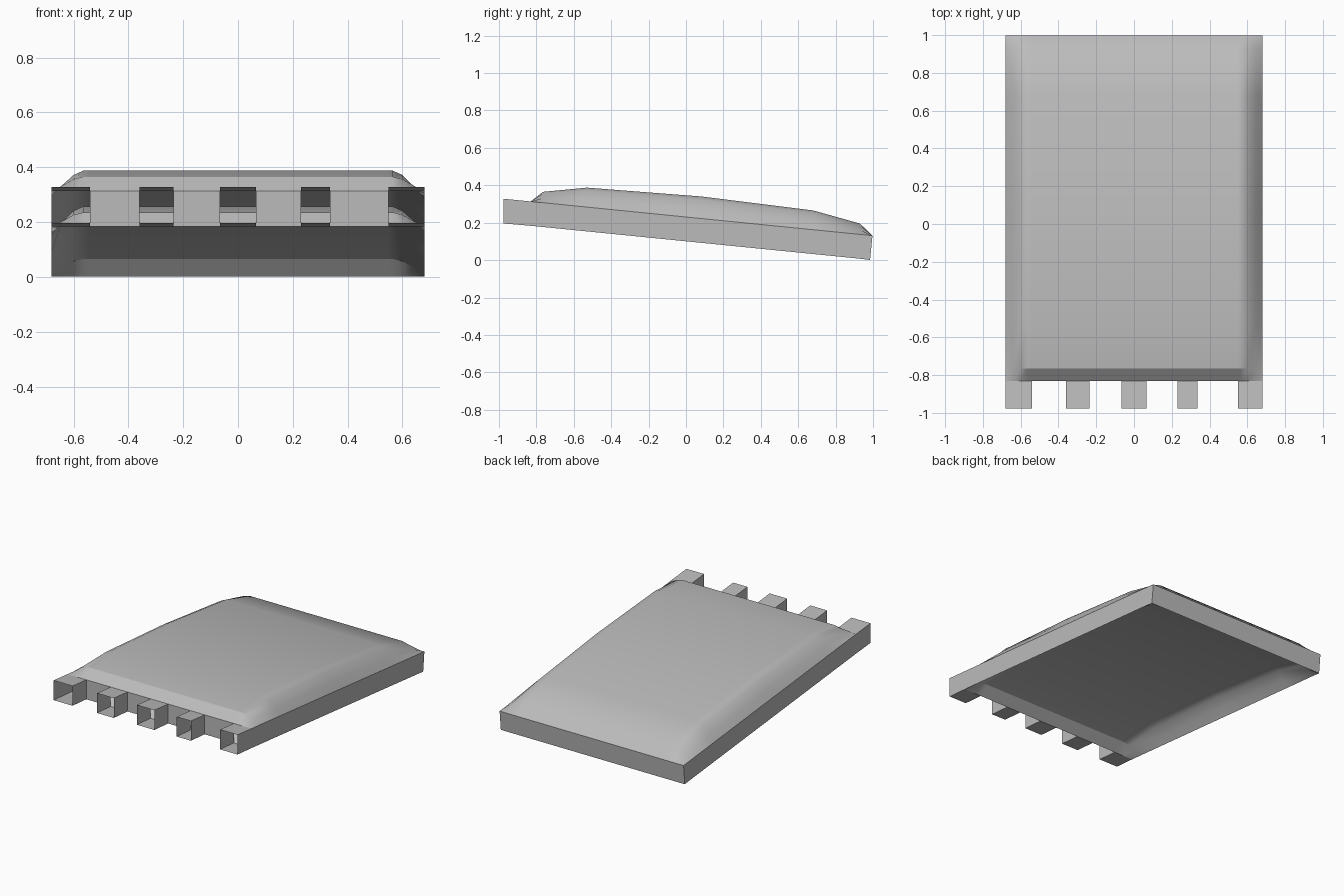
import bpy, bmesh, math

if "Cube" in bpy.data.objects:
    bpy.data.objects.remove(bpy.data.objects["Cube"])

THICK = 0.13          # gap between the upper and lower skins
HALF = 0.68           # half width
FRONT, TIP = -0.83, -0.976

grey = bpy.data.materials.new("plain grey")
grey.diffuse_color = (0.5, 0.5, 0.5, 1)
grey.use_nodes = True
grey.node_tree.nodes["Principled BSDF"].inputs["Base Color"].default_value = grey.diffuse_color

# x ranges of the hollow front prongs
PRONGS = [(-HALF, -0.54), (-0.36, -0.235), (-0.065, 0.065), (0.23, 0.335), (0.55, HALF)]
# bulge height along y, and its fade towards the sides
ROWS = [(FRONT, 0), (-0.765, 0.058), (-0.53, 0.104), (0.08, 0.118),
        (0.68, 0.103), (0.93, 0.058), (0.997, 0)]
FADE = [(0.565, 1), (0.6, 0.85), (0.645, 0.42), (HALF, 0)]


def rim(y):
    return 0.328 - 0.1 * (y - TIP)


def fade(x):
    x = abs(x)
    if x <= FADE[0][0]:
        return 1
    for (a, fa), (b, fb) in zip(FADE, FADE[1:]):
        if x <= b:
            return fa + (fb - fa) * (x - a) / (b - a)
    return 0


def finish(name, bm, recalc=True):
    if recalc:
        bmesh.ops.recalc_face_normals(bm, faces=bm.faces[:])
    me = bpy.data.meshes.new(name)
    bm.to_mesh(me)
    bm.free()
    me.materials.append(grey)
    ob = bpy.data.objects.new(name, me)
    bpy.context.collection.objects.link(ob)
    bpy.ops.object.select_all(action='DESELECT')
    ob.select_set(True)
    bpy.context.view_layer.objects.active = ob
    bpy.ops.object.shade_smooth_by_angle(angle=math.radians(32))


# Padded shell: matching bulged skins joined by side, back and front walls
xs = sorted({x for p in PRONGS for x in p} | {s * f[0] for f in FADE for s in (-1, 1)})
bm = bmesh.new()


def skin(drop):
    grid = []
    for y, h in ROWS:
        yy = 0.984 if drop and y > 0.99 else y
        grid.append([bm.verts.new((x, yy, rim(y) + h * fade(x) - drop)) for x in xs])
    return grid


top, low = skin(0), skin(THICK)
nr, nc = len(ROWS), len(xs)
for j in range(nr - 1):
    for i in range(nc - 1):
        for g in (top, low):
            q = (g[j][i], g[j][i + 1], g[j + 1][i + 1], g[j + 1][i])
            bm.faces.new(q if g is top else q[::-1])
    # side walls
    for i in (0, nc - 1):
        q = (top[j][i], top[j + 1][i], low[j + 1][i], low[j][i])
        bm.faces.new(q if i == 0 else q[::-1])
for i in range(nc - 1):
    # back wall
    bm.faces.new((top[-1][i], top[-1][i + 1], low[-1][i + 1], low[-1][i]))
    # front wall, left open behind each prong
    mid = (xs[i] + xs[i + 1]) / 2
    if not any(a < mid < b for a, b in PRONGS):
        bm.faces.new((top[0][i + 1], top[0][i], low[0][i], low[0][i + 1]))
finish("padded_shell", bm, recalc=False)

# Hollow prongs: square tubes open at the front
for n, (a, b) in enumerate(PRONGS):
    corner = n in (0, len(PRONGS) - 1)
    bm = bmesh.new()
    zt, zb = rim(FRONT), rim(FRONT) - THICK
    rings = []
    for y, hi, lo in ((FRONT, zt, zb), (TIP, rim(TIP), 0.196)):
        rings.append([bm.verts.new(c) for c in
                      ((a, y, lo), (b, y, lo), (b, y, hi), (a, y, hi))])
    for k in range(4):
        m = (k + 1) % 4
        loop = [rings[0][k], rings[0][m], rings[1][m], rings[1][k]]
        # the outer wall of a corner prong reaches slightly further forward
        if corner and abs(loop[0].co.x) == HALF and abs(loop[1].co.x) == HALF:
            z0, z1 = loop[2].co.z, loop[3].co.z
            d = 0.01 if z1 > z0 else -0.01
            loop[3:3] = [bm.verts.new((loop[0].co.x, -1.0, z0 + d)),
                         bm.verts.new((loop[0].co.x, -1.0, z1 - d))]
        f = bm.faces.new(loop)
        f.normal_update()
        out = f.calc_center_median()
        if f.normal.x * (out.x - (a + b) / 2) + f.normal.z * (out.z - 0.258) < 0:
            f.normal_flip()
    finish("corner_prong" if corner else "front_prong", bm, recalc=False)
